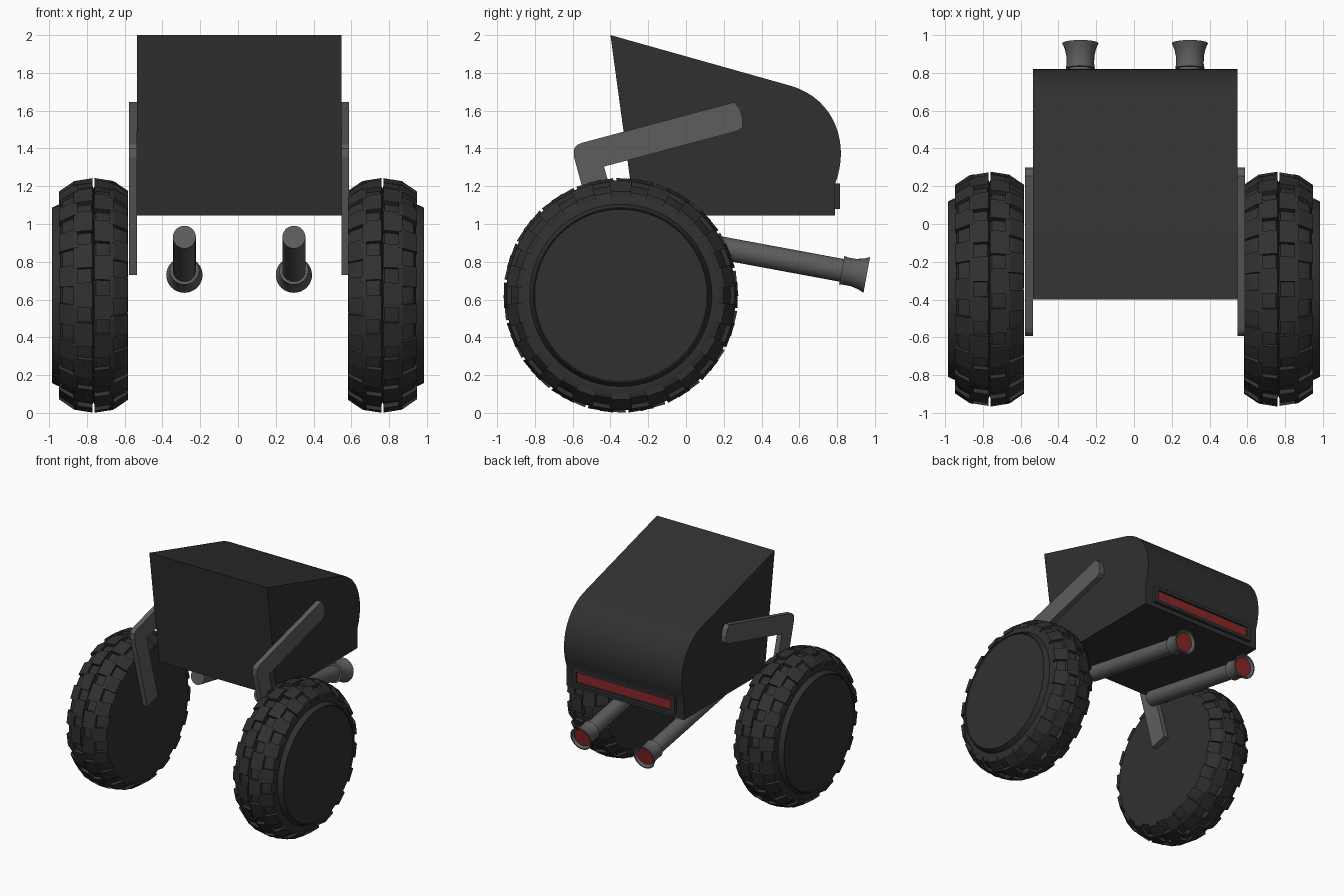
import bpy, bmesh
from math import cos, sin, pi, radians
from mathutils import Matrix, Vector

if "Cube" in bpy.data.objects:
    bpy.data.objects.remove(bpy.data.objects["Cube"])

SHIFT = 0.006


def material(name, rgb):
    m = bpy.data.materials.new(name)
    m.diffuse_color = (*rgb, 1)
    m.use_nodes = True
    m.node_tree.nodes["Principled BSDF"].inputs["Base Color"].default_value = m.diffuse_color
    return m


DARK = material("dark_shell", (0.03, 0.03, 0.03))
GREY = material("grey_metal", (0.11, 0.11, 0.11))
RED = material("red_lamp", (0.25, 0.02, 0.02))


def finish(bm, name, mat, mirror=False, shift=0.0, smooth=True):
    bmesh.ops.remove_doubles(bm, verts=bm.verts, dist=1e-5)
    bmesh.ops.recalc_face_normals(bm, faces=bm.faces)
    me = bpy.data.meshes.new(name)
    bm.to_mesh(me)
    bm.free()
    ob = bpy.data.objects.new(name, me)
    bpy.context.collection.objects.link(ob)
    me.materials.append(mat)
    ob.location.x = shift
    if smooth:
        bpy.ops.object.select_all(action='DESELECT')
        ob.select_set(True)
        bpy.context.view_layer.objects.active = ob
        bpy.ops.object.shade_smooth_by_angle(angle=radians(25))
    if mirror:
        ob.modifiers.new("Mirror", 'MIRROR')
    return ob


def extrude_x(bm, profile, x0, x1):
    """Prism from a (y, z) outline."""
    a = [bm.verts.new((x0, y, z)) for y, z in profile]
    b = [bm.verts.new((x1, y, z)) for y, z in profile]
    n = len(profile)
    bm.faces.new(a)
    bm.faces.new(b[::-1])
    for i in range(n):
        j = (i + 1) % n
        bm.faces.new((a[i], b[i], b[j], a[j]))


def lathe(bm, profile, segs, matrix):
    """Spin (distance, radius) points about local x, then place."""
    rings = []
    for t, r in profile:
        if r == 0:
            rings.append([bm.verts.new(matrix @ Vector((t, 0, 0)))] * segs)
        else:
            rings.append([bm.verts.new(matrix @ Vector((t, r * cos(2 * pi * k / segs), r * sin(2 * pi * k / segs))))
                          for k in range(segs)])
    for a, b in zip(rings, rings[1:]):
        for k in range(segs):
            j = (k + 1) % segs
            bm.faces.new(list(dict.fromkeys((a[k], a[j], b[j], b[k]))))


# Body: wedge with rounded tail
top, crown, belly, tail = Vector((0.56, 1.73)), Vector((0.79, 1.66)), Vector((0.87, 1.42)), Vector((0.79, 1.215))
curve = []
for i in range(17):
    t = i / 16
    curve.append(tuple(top * (1 - t)**3 + crown * 3 * t * (1 - t)**2 + belly * 3 * t * t * (1 - t) + tail * t**3))
bm = bmesh.new()
extrude_x(bm, [(-0.27, 1.045), (-0.40, 2.0)] + curve + [(0.79, 1.045)], -0.541, 0.541)
finish(bm, "body", DARK, shift=SHIFT)

# Tail lamp: open frame with recessed panel
bm = bmesh.new()
for x0, x1, z0, z1 in ((-0.47, 0.47, 1.08, 1.105), (-0.47, 0.47, 1.19, 1.215),
                       (-0.47, -0.435, 1.105, 1.19), (0.435, 0.47, 1.105, 1.19)):
    extrude_x(bm, [(0.78, z0), (0.815, z0), (0.815, z1), (0.78, z1)], x0, x1)
finish(bm, "lamp_frame", DARK, shift=SHIFT, smooth=False)
bm = bmesh.new()
extrude_x(bm, [(0.78, 1.10), (0.798, 1.10), (0.798, 1.195), (0.78, 1.195)], -0.44, 0.44)
finish(bm, "lamp_panel", RED, shift=SHIFT, smooth=False)

# Bent arms joining body and wheels
bm = bmesh.new()
extrude_x(bm, [(-0.425, 0.73), (-0.593, 1.355), (-0.592, 1.40), (-0.575, 1.42), (-0.55, 1.43), (0.255, 1.645),
               (0.285, 1.61), (0.30, 1.56), (0.298, 1.51), (0.275, 1.493), (-0.434, 1.304), (-0.285, 0.767)],
          0.541, 0.583)
finish(bm, "arm", GREY, mirror=True, shift=SHIFT, smooth=False)

# Exhaust pipes with flared ends
end = Vector((0.29, 0.957, 0.73))
axis = Vector((0, cos(radians(10.5)), -sin(radians(10.5))))
pipe_mat = Matrix.Translation(end - axis * 1.1) @ Vector((1, 0, 0)).rotation_difference(axis).to_matrix().to_4x4()
bm = bmesh.new()
lathe(bm, [(0, 0), (0, 0.061), (0.965, 0.061), (0.965, 0.077), (0.99, 0.073), (1.03, 0.074), (1.07, 0.083),
           (1.1, 0.096), (1.1, 0.086), (1.08, 0.074), (1.07, 0.07), (1.07, 0)], 32, pipe_mat)
finish(bm, "exhaust_pipe", GREY, mirror=True, shift=SHIFT)
bm = bmesh.new()
lathe(bm, [(1.065, 0), (1.065, 0.072), (1.083, 0.072), (1.083, 0)], 32, pipe_mat)
finish(bm, "exhaust_glow", RED, mirror=True, shift=SHIFT)

# Wheels: flat inner side, raised outer hub, grooved tyre
CX, CY, CZ = 0.765, -0.345, 0.622
wheel_mat = Matrix.Translation((CX, CY, CZ))
bm = bmesh.new()
half = [(0.012, 0.597), (0.10, 0.583), (0.165, 0.545)]
lathe(bm, [(-0.18, 0), (-0.18, 0.53)] + [(-x, r) for x, r in reversed(half)] + [(0, 0.565)] + half +
      [(0.178, 0.515), (0.178, 0.482), (0.19, 0.479), (0.219, 0.465), (0.219, 0.46), (0.212, 0.456), (0.212, 0)],
      72, wheel_mat)
finish(bm, "wheel", DARK, mirror=True)

# Tread: staggered crown and shoulder blocks on both halves
crown_block = [(0.006, 0.57), (0.006, 0.622), (0.105, 0.606), (0.105, 0.57)]
shoulder_block = [(0.085, 0.57), (0.085, 0.61), (0.108, 0.604), (0.183, 0.553), (0.183, 0.52), (0.16, 0.52)]
COUNT = 18
bm = bmesh.new()
for side, phase in ((1, 0), (-1, 6)):
    for section, offset, width in ((crown_block, 0, 12.5), (shoulder_block, 10, 11)):
        for k in range(COUNT):
            mid = 360 / COUNT * k + offset + phase
            ends = []
            for ang in (mid - width / 2, mid + width / 2):
                a = radians(ang)
                ends.append([bm.verts.new((CX + side * x, CY + r * cos(a), CZ + r * sin(a))) for x, r in section])
            p, q = ends
            bm.faces.new(p)
            bm.faces.new(q[::-1])
            for i in range(len(p)):
                j = (i + 1) % len(p)
                bm.faces.new((p[i], q[i], q[j], p[j]))
finish(bm, "tyre_tread", DARK, mirror=True, smooth=False)
